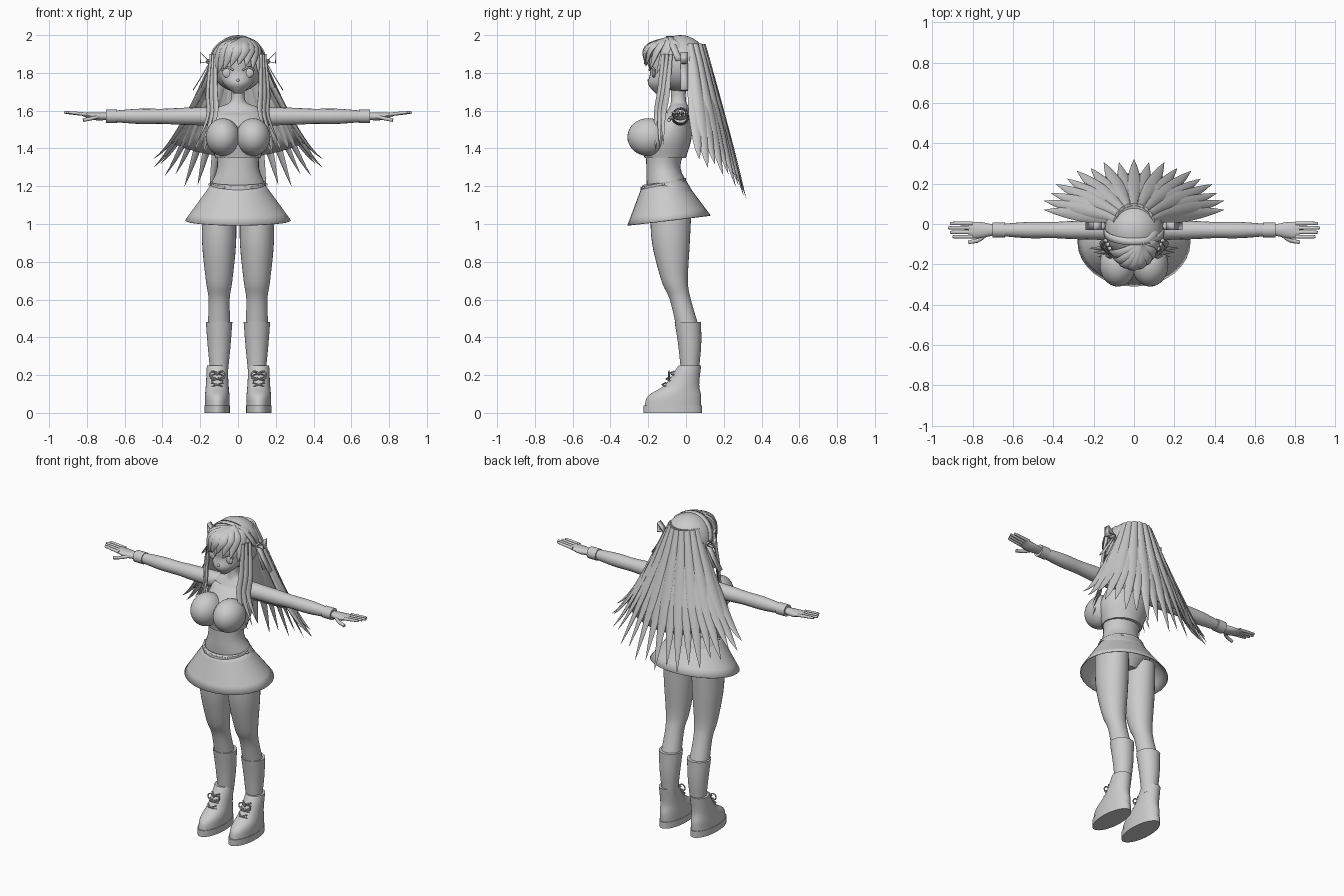
import bpy, bmesh
from math import sin, cos, pi, radians, sqrt, tau
from mathutils import Vector

default_cube = bpy.data.objects.get("Cube")
if default_cube:
    bpy.data.objects.remove(default_cube, do_unlink=True)

grey = (.6, .6, .6, 1)
material = bpy.data.materials.new("plain grey")
material.use_nodes = True
material.diffuse_color = grey
material.node_tree.nodes["Principled BSDF"].inputs["Base Color"].default_value = grey


def finish(name, mesh_data, mirror=False, thickness=0):
    """Turn a bmesh into a shaded object with its modifiers."""
    bmesh.ops.recalc_face_normals(mesh_data, faces=mesh_data.faces)
    mesh = bpy.data.meshes.new(name)
    mesh_data.to_mesh(mesh)
    mesh_data.free()
    mesh.materials.append(material)
    part = bpy.data.objects.new(name, mesh)
    bpy.context.scene.collection.objects.link(part)
    bpy.ops.object.select_all(action='DESELECT')
    part.select_set(True)
    bpy.context.view_layer.objects.active = part
    bpy.ops.object.shade_smooth_by_angle(angle=radians(50))
    if thickness:
        part.modifiers.new("thickness", 'SOLIDIFY').thickness = thickness
    if mirror:
        part.modifiers.new("mirror", 'MIRROR').use_mirror_merge = False


def spline(rows, steps=5):
    """Smooth path through rows of numbers."""
    points = [Vector(row) for row in rows]
    points = [points[0] * 2 - points[1]] + points + [points[-1] * 2 - points[-2]]
    path = []
    for a, b, c, d in zip(points, points[1:], points[2:], points[3:]):
        for step in range(steps):
            t = step / steps
            cubic = (b - c) * 3 + d - a
            path.append(b + ((c - a) + (a * 2 - b * 5 + c * 4 - d) * t + cubic * t * t) * t / 2)
    return path + [points[-2]]


def skin(name, rings, closed=True, caps=True, **options):
    """Join rings of points with quads."""
    mesh_data = bmesh.new()
    loops = [[mesh_data.verts.new(point) for point in ring] for ring in rings]
    count = len(loops[0])
    for low, high in zip(loops, loops[1:]):
        for i in range(count if closed else count - 1):
            j = (i + 1) % count
            mesh_data.faces.new((low[i], low[j], high[j], high[i]))
    if caps:
        mesh_data.faces.new(loops[0])
        mesh_data.faces.new(loops[-1])
    finish(name, mesh_data, **options)


def circle(count):
    return [(cos(tau * i / count), sin(tau * i / count)) for i in range(count)]


def upright(name, rows, x=0, tilt=0, **options):
    """Stacked ellipses, each row: height, depth, half width, half depth."""
    rings = [[(x + wide * c, y + deep * s, z + tilt * deep * s) for c, s in circle(32)]
             for z, y, wide, deep in spline(rows)]
    skin(name, rings, **options)


def sideways(name, rows, y=-.03):
    """Ellipses along the arm, each row: x, height, half depth, half height."""
    rings = [[(x, y + deep * c, z + high * s) for c, s in circle(16)]
             for x, z, deep, high in spline(rows)]
    skin(name, rings, mirror=True)


def strand(name, points, width, thick, taper=1, **options):
    """Flat strip facing away from the head, narrowing to its tip."""
    path = spline(points)
    last = len(path) - 1
    rings = []
    for i, point in enumerate(path):
        u = i / last
        along = path[min(i + 1, last)] - path[max(i - 1, 0)]
        outward = point - Vector((0, -.03, min(point.z, 1.85)))
        side = along.cross(outward).normalized()
        face = side.cross(along).normalized()
        size = 1.01 - taper * u ** 3
        root = 1 - taper * max(0, .5 - u)
        rings.append([point + (side * width * root * c + face * thick * s) * size
                      for c, s in circle(8)])
    skin(name, rings, **options)


def cord(name, points, radius, **options):
    strand(name, points, radius, radius, taper=0, **options)


def ball(name, centre, radii, **options):
    mesh_data = bmesh.new()
    bmesh.ops.create_uvsphere(mesh_data, u_segments=32, v_segments=20, radius=1)
    bmesh.ops.scale(mesh_data, vec=radii, verts=mesh_data.verts)
    bmesh.ops.translate(mesh_data, vec=centre, verts=mesh_data.verts)
    finish(name, mesh_data, **options)


# Body and top
upright("body", [(1.04, -.08, .07, .07), (1.15, -.08, .16, .12), (1.3, -.12, .11, .09),
                 (1.45, -.09, .13, .11), (1.6, -.04, .12, .06), (1.65, -.04, .04, .04),
                 (1.75, -.04, .04, .04)])
upright("crop_top", [(1.35, -.11, .12, .11), (1.46, -.1, .15, .13), (1.59, -.04, .13, .07)])
ball("bust", (.08, -.2, 1.46), (.09, .11, .1), mirror=True)

# Arms and hands
arm_height = 1.57
sideways("arm", [(x, arm_height, r, r) for x, r in
                 ((.1, .05), (.3, .045), (.4, .04), (.53, .04), (.7, .026))])
sideways("cuff", [(x, arm_height, .038, .036) for x in (.64, .7)])
sideways("palm", [(.69, arm_height, .025, .02), (.76, arm_height, .04, .02), (.82, 1.58, .04, .01)])
for i in range(4):
    tip = .92 - .01 * abs(i - 2)
    sideways("finger", [(.8, 1.58, .01, .01), (tip - .01, 1.59, .008, .007),
                        (tip, 1.59, .002, .002)], y=.022 * i - .063)
cord("thumb", [(.73, -.05, arm_height), (.77, -.08, 1.56), (.82, -.09, 1.55)], .01, mirror=True)

# Legs, socks and boots
upright("leg", [(.45, .01, .06, .06), (.6, -.03, .056, .056), (.7, -.06, .07, .07),
                (.9, -.08, .09, .1), (1.1, -.08, .09, .11)], x=.1, mirror=True)
upright("sock", [(.2, .02, .045, .045), (.35, .02, .06, .06), (.48, .01, .07, .07)],
        x=.1, mirror=True)
upright("boot", [(.03, -.07, .065, .15), (.09, -.06, .065, .14), (.15, -.02, .06, .09),
                 (.25, .02, .055, .06)], x=.11, mirror=True)
upright("sole", [(z, -.07, .067, .156) for z in (0, .04)], x=.11, mirror=True)
for z in (.15, .18, .21):
    for lean in (-1, 1):
        cord("lace", [(.11 + .03 * s, .7 * z - .23 + .02 * s * s, z + .01 * s * lean)
                      for s in (-1, 0, 1)], .004, mirror=True)
for side in (-1, 1):
    cord("lace_bow", [(.11 + side * .02 * (1 - c), -.09, .2 + .02 * s) for c, s in circle(8)],
         .004, mirror=True)

# Skirt and belt
upright("skirt", [(1.22, -.12, .135, .11), (1.02, -.09, .28, .22)], tilt=.12,
        caps=False, thickness=.006)
upright("belt", [(z, -.12, .145, .12) for z in (1.2, 1.22)], tilt=.2, caps=False, thickness=.01)
for c, s in circle(6):
    ball("belt_stud", (.15 * c, .12 * s - .12, 1.21 + .02 * s), (.007, .007, .007))

# Head and face
upright("head", [(1.69, -.14, .02, .02), (1.74, -.11, .075, .09), (1.8, -.08, .1, .11),
                 (1.88, -.07, .1, .12), (1.95, -.05, .07, .07)])
ball("nose", (0, -.19, 1.76), (.01, .014, .01))
ball("eye", (.055, -.17, 1.8), (.028, .01, .026), mirror=True)
cord("eyelid", [(.055 + .03 * s, -.18 + .015 * s, 1.83 - .015 * s * s) for s in (-1, 0, 1)],
     .005, mirror=True)
cord("mouth", [(.018 * s, .006 * s * s - .185, 1.72) for s in (-1, 0, 1)], .003)

# Hair cap
ball("hair_cap", (0, -.03, 1.85), (.145, .145, .15))


def back_path(angle, inset):
    """Back hair path from crown to tip; angle zero points straight back."""
    path = []
    for step in range(9):
        u = step / 8
        shift = .05 * sqrt(u)
        x = (.09 + .37 * u - inset) * sin(angle)
        y = shift + (.09 + .23 * u - inset - shift) * cos(angle)
        path.append((x, y, 1.95 - .82 * u + .18 * u ** 3 * sin(angle) ** 2 + 3 * inset * u))
    return path


# Continuous layer under the back hair, then separate strands
skin("back_hair_sheet", [back_path(radians(angle), .01)[1:7] for angle in range(-88, 89, 8)],
     closed=False, caps=False, thickness=.01)
for i in range(-9, 10):
    angle = i * radians(9.5)
    strand("back_strand", back_path(angle, .012 * (i % 2)), .04, .014)

# Fringe swept sideways from an off-centre parting
for i in range(9):
    angle = -pi * (.13 + .74 * i / 8)
    bend = angle + .3
    strand("fringe_strand", [(.04, -.1, 1.975), (.11 * cos(bend), .17 * sin(bend) - .04, 1.93),
                             (.14 * cos(angle), .18 * sin(angle) - .04, 1.84 - .08 * cos(angle) ** 2)],
           .036, .016)

# Long strands in front of the shoulders
for i in range(3):
    spread = .02 * i
    strand("front_strand", [(.12 + spread / 2, -.12 + spread, 1.9), (.12 + spread, -.14 + spread, 1.7),
                            (.12 + spread, -.16 + spread, 1.57), (.18 + spread, -.16 + spread, 1.38 + spread)],
           .02, .01, mirror=True)

# Hairband over the crown
band = [(cos(pi * i / 18), sin(pi * i / 18)) for i in range(19)]
skin("hairband", [[(.15 * c, y - .05 * s, 1.865 + .13 * s) for c, s in band] for y in (-.055, -.02)],
     closed=False, caps=False, thickness=.008)

# Side ribbons
knot = (.15, 1.86)
for name, outline in (("bow_loop", [knot, (.2, 1.91), (.2, 1.85), knot]),
                      ("bow_tail", [knot, (.19, 1.79), (.24, 1.71)]),
                      ("bow_tail", [knot, (.17, 1.79), (.2, 1.72)])):
    skin(name, [[(x, y, z) for x, z in outline] for y in (-.03, .01)],
         closed=False, caps=False, mirror=True, thickness=.005)
ball("bow_knot", (.155, -.01, 1.86), (.014, .02, .014), mirror=True)
